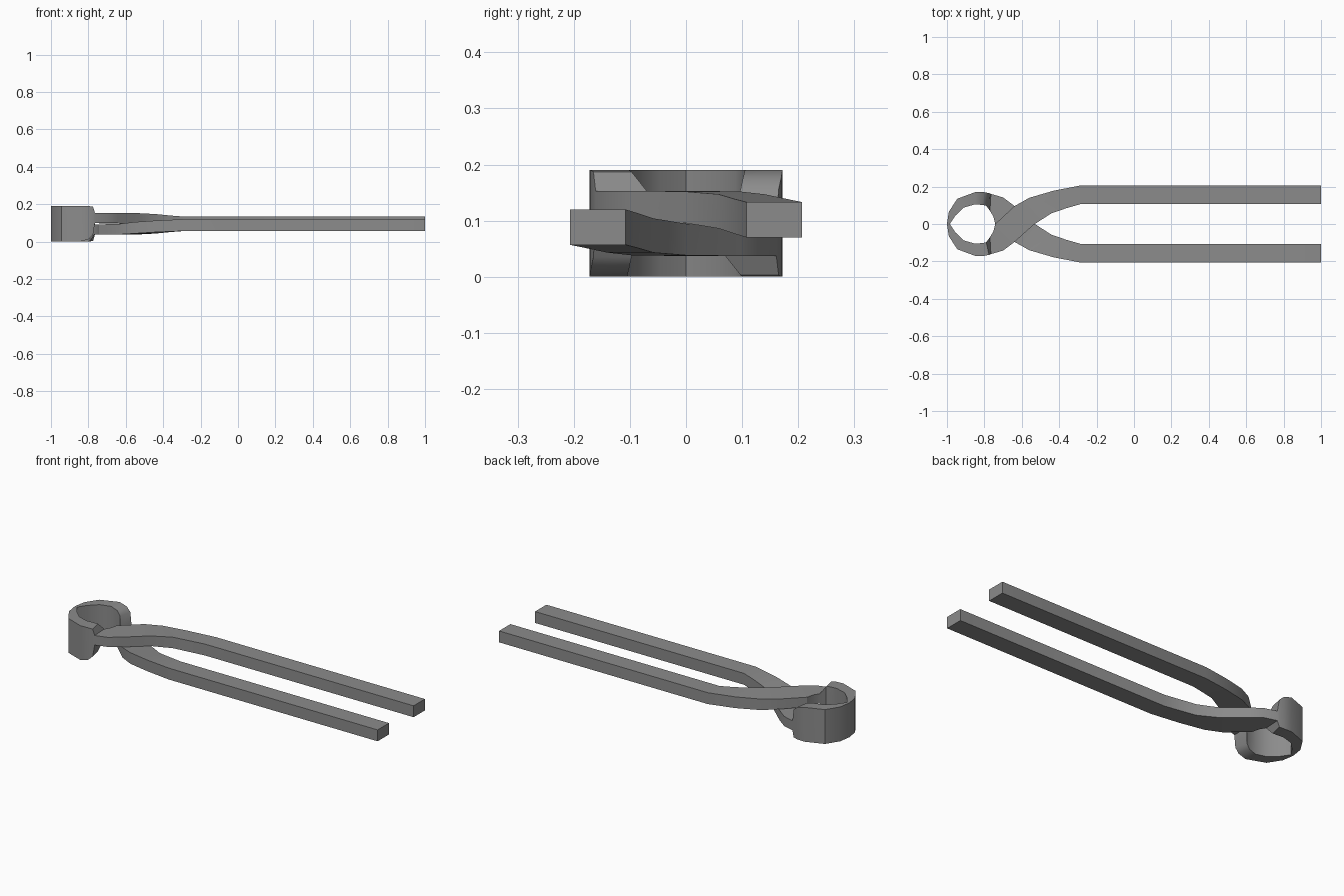
import bpy, bmesh, math

cube = bpy.data.objects.get("Cube")
if cube:
    bpy.data.objects.remove(cube, do_unlink=True)

steel = bpy.data.materials.new("grey_steel")
steel.use_nodes = True
colour = (0.26, 0.26, 0.26, 1)
steel.diffuse_color = colour
steel.node_tree.nodes["Principled BSDF"].inputs["Base Color"].default_value = colour

MID = 0.095  # height of the plane the two halves share

# Sections along one half: outer x, y, inner x, y, bottom, top
SECTIONS = [
    # curved jaw
    (-1.0, 0, -0.985, 0, 0, 0.19),
    (-0.99, -0.065, -0.955, -0.045, 0, 0.19),
    (-0.945, -0.135, -0.91, -0.088, 0, 0.19),
    (-0.845, -0.172, -0.85, -0.105, 0, 0.19),
    (-0.80, -0.17, -0.81, -0.102, 0.012, 0.19),
    (-0.775, -0.165, -0.79, -0.097, 0.035, 0.187),
    # flat crossing arm
    (-0.765, -0.161, -0.77, -0.07, 0.1, 0.153),
    (-0.70, -0.142, -0.752, -0.04, 0.1, 0.153),
    (-0.64, -0.097, -0.742, 0, 0.098, 0.153),
    (-0.535, -0.003, -0.64, 0.095, 0.096, 0.152),
    (-0.44, 0.058, -0.56, 0.14, 0.086, 0.147),
    (-0.36, 0.085, -0.43, 0.178, 0.077, 0.139),
    # straight handle
    (-0.28, 0.108, -0.28, 0.207, 0.07, 0.133),
    (1.0, 0.108, 1.0, 0.207, 0.07, 0.133),
]


def make_half(name):
    bm = bmesh.new()
    rings = []
    for ox, oy, ix, iy, low, high in SECTIONS:
        corners = [(ox, oy, low), (ix, iy, low), (ix, iy, high), (ox, oy, high)]
        rings.append([bm.verts.new((x, y, z - MID)) for x, y, z in corners])
    for a, b in zip(rings, rings[1:]):
        for i in range(4):
            j = (i + 1) % 4
            bm.faces.new((a[i], a[j], b[j], b[i]))
    bm.faces.new(rings[0])
    bm.faces.new(rings[-1])
    bmesh.ops.recalc_face_normals(bm, faces=bm.faces)
    mesh = bpy.data.meshes.new(name)
    bm.to_mesh(mesh)
    bm.free()
    mesh.materials.append(steel)
    obj = bpy.data.objects.new(name, mesh)
    obj.location.z = MID
    bpy.context.collection.objects.link(obj)
    return obj


# The second half is the first turned over about the long axis
upper = make_half("upper_pincer_half")
lower = make_half("lower_pincer_half")
lower.rotation_euler.x = math.pi

bpy.ops.object.select_all(action="DESELECT")
for half in (upper, lower):
    half.select_set(True)
bpy.context.view_layer.objects.active = upper
bpy.ops.object.shade_smooth_by_angle(angle=math.radians(32))
